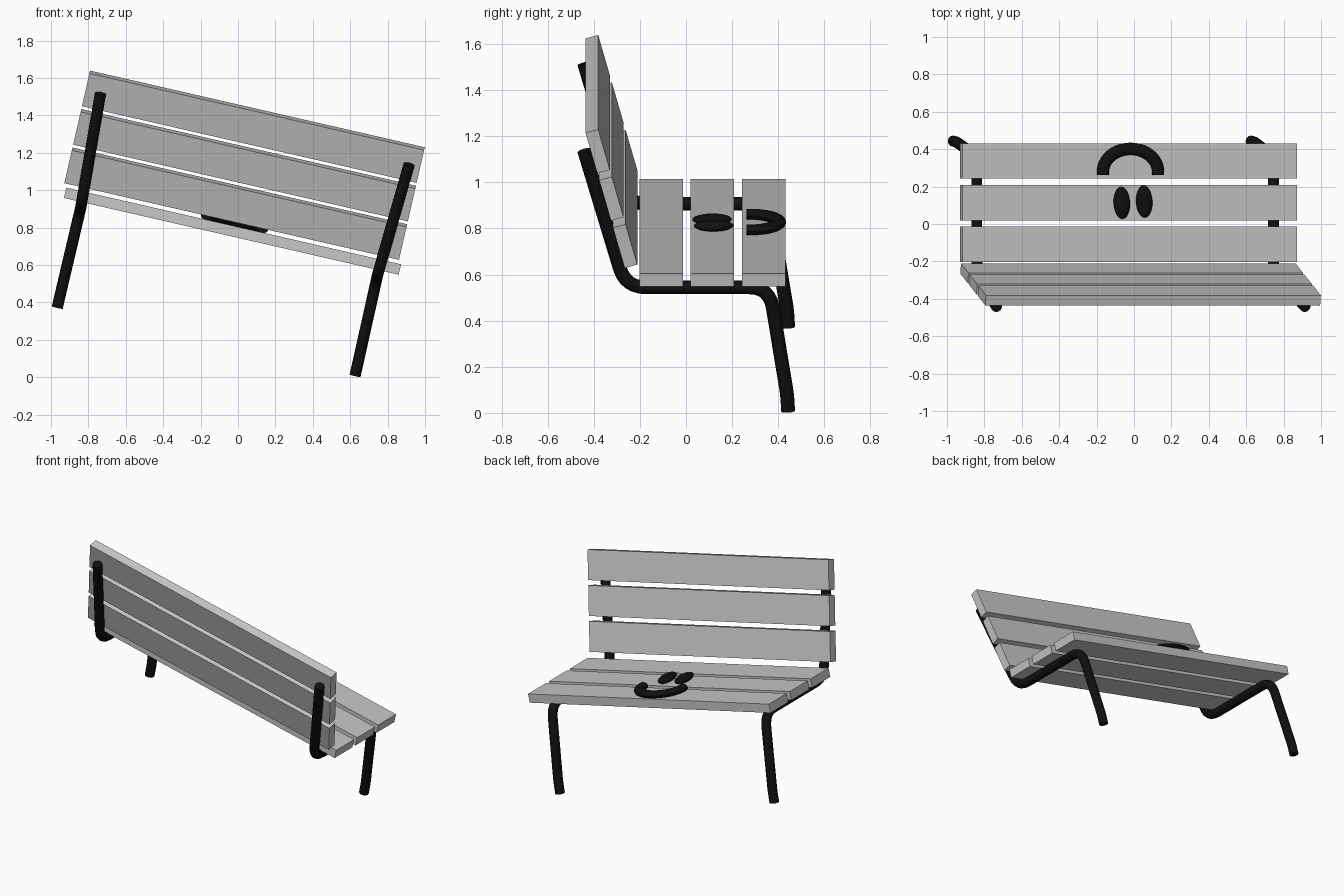
import bpy, bmesh, math
from mathutils import Matrix, Vector

cube = bpy.data.objects.get("Cube")
if cube:
    bpy.data.objects.remove(cube, do_unlink=True)


def material(name, color):
    m = bpy.data.materials.new(name)
    m.use_nodes = True
    m.diffuse_color = color
    m.node_tree.nodes["Principled BSDF"].inputs["Base Color"].default_value = color
    return m


GREY = material("light grey planks", (0.57, 0.57, 0.57, 1))
BLACK = material("black metal", (0.005, 0.005, 0.005, 1))

# The whole bench leans sideways about the y axis
LEAN = Matrix.Rotation(math.radians(12.9), 4, "Y")
LENGTH, WIDTH, THICK = 1.836, 0.187, 0.057
BACK_TILT = math.radians(15.8)


def finish(obj, mat, smooth=False):
    obj.data.materials.append(mat)
    obj.matrix_world = LEAN @ obj.matrix_world
    if smooth:
        bpy.ops.object.select_all(action="DESELECT")
        obj.select_set(True)
        bpy.context.view_layer.objects.active = obj
        bpy.ops.object.shade_smooth_by_angle(angle=math.radians(40))


def mesh_object(name, bm):
    me = bpy.data.meshes.new(name)
    bm.to_mesh(me)
    bm.free()
    obj = bpy.data.objects.new(name, me)
    bpy.context.collection.objects.link(obj)
    return obj


def plank(name, center, size, tilt=0.0):
    bm = bmesh.new()
    bmesh.ops.create_cube(bm, size=1)
    bm.transform(Matrix.Translation(center) @ Matrix.Rotation(tilt, 4, "X")
                 @ Matrix.Diagonal((*size, 1)))
    finish(mesh_object(name, bm), GREY)


def tube(name, points, radius, flat=1.0, base=0.0):
    """Capped round tube along points, optionally flattened about height base."""
    cu = bpy.data.curves.new(name, "CURVE")
    cu.dimensions = "3D"
    cu.bevel_depth = radius
    cu.bevel_resolution = 4
    cu.use_fill_caps = True
    sp = cu.splines.new("POLY")
    sp.points.add(len(points) - 1)
    for p, co in zip(sp.points, points):
        p.co = (*co, 1)
    obj = bpy.data.objects.new(name, cu)
    bpy.context.collection.objects.link(obj)
    bpy.ops.object.select_all(action="DESELECT")
    obj.select_set(True)
    bpy.context.view_layer.objects.active = obj
    bpy.ops.object.convert(target="MESH")
    obj = bpy.context.view_layer.objects.active
    obj.data.transform(Matrix.Translation((0, 0, base)) @ Matrix.Diagonal((1, 1, flat, 1))
                       @ Matrix.Translation((0, 0, -base)))
    finish(obj, BLACK, True)


def rounded(points, radius, steps=6):
    """Replace inner corners of a path with short arcs."""
    pts = [Vector(p) for p in points]
    out = [pts[0]]
    for a, b, c in zip(pts, pts[1:], pts[2:]):
        r = min(radius, (a - b).length * 0.45, (c - b).length * 0.45)
        s, e = b + (a - b).normalized() * r, b + (c - b).normalized() * r
        for i in range(steps + 1):
            t = i / steps
            out.append(s * (1 - t) ** 2 + b * 2 * t * (1 - t) + e * t * t)
    return out + [pts[-1]]


# Seat planks
for i, y in enumerate((-0.108, 0.114, 0.337)):
    plank(f"seat_plank_{i + 1}", (-0.203, y, 0.755), (LENGTH, WIDTH + 0.002, THICK))

# Backrest planks, top to bottom
for i in range(3):
    plank(f"back_plank_{i + 1}", (-0.219, -0.383 + 0.0595 * i, 1.324 - 0.211 * i),
          (LENGTH, THICK, WIDTH), BACK_TILT)

# Bent tube frames: foot, leg, seat rail, backrest post
for name, mid, side in (("left_frame", 0.605, 1), ("right_frame", -1.022, -1)):
    path = [(mid + side * 0.003, 0.443, 0.147), (mid + side * 0.003, 0.439, 0.22),
            (mid, 0.362, 0.697), (mid, -0.262, 0.697),
            (mid + side * 0.033, -0.442, 1.314)]
    tube(name, rounded(path, 0.09), 0.03)

# Eyes lying on the seat
for name, x, y, turn in (("right_eye", -0.251, 0.113, 3), ("left_eye", -0.128, 0.12, 3)):
    bm = bmesh.new()
    bmesh.ops.create_uvsphere(bm, u_segments=24, v_segments=14, radius=1)
    bm.transform(Matrix.Translation((x, y, 0.804)) @ Matrix.Rotation(math.radians(turn), 4, "Z")
                 @ Matrix.Diagonal((0.045, 0.086, 0.024, 1)))
    finish(mesh_object(name, bm), BLACK, True)

# Curved mouth
arc = [(-0.203 + 0.152 * math.cos(t), 0.277 + 0.125 * math.sin(t), 0.803)
       for t in (math.pi * i / 24 for i in range(25))]
arc = [(arc[0][0], 0.262, 0.803)] + arc + [(arc[-1][0], 0.262, 0.803)]
tube("mouth", arc, 0.033, 0.7, 0.803)
